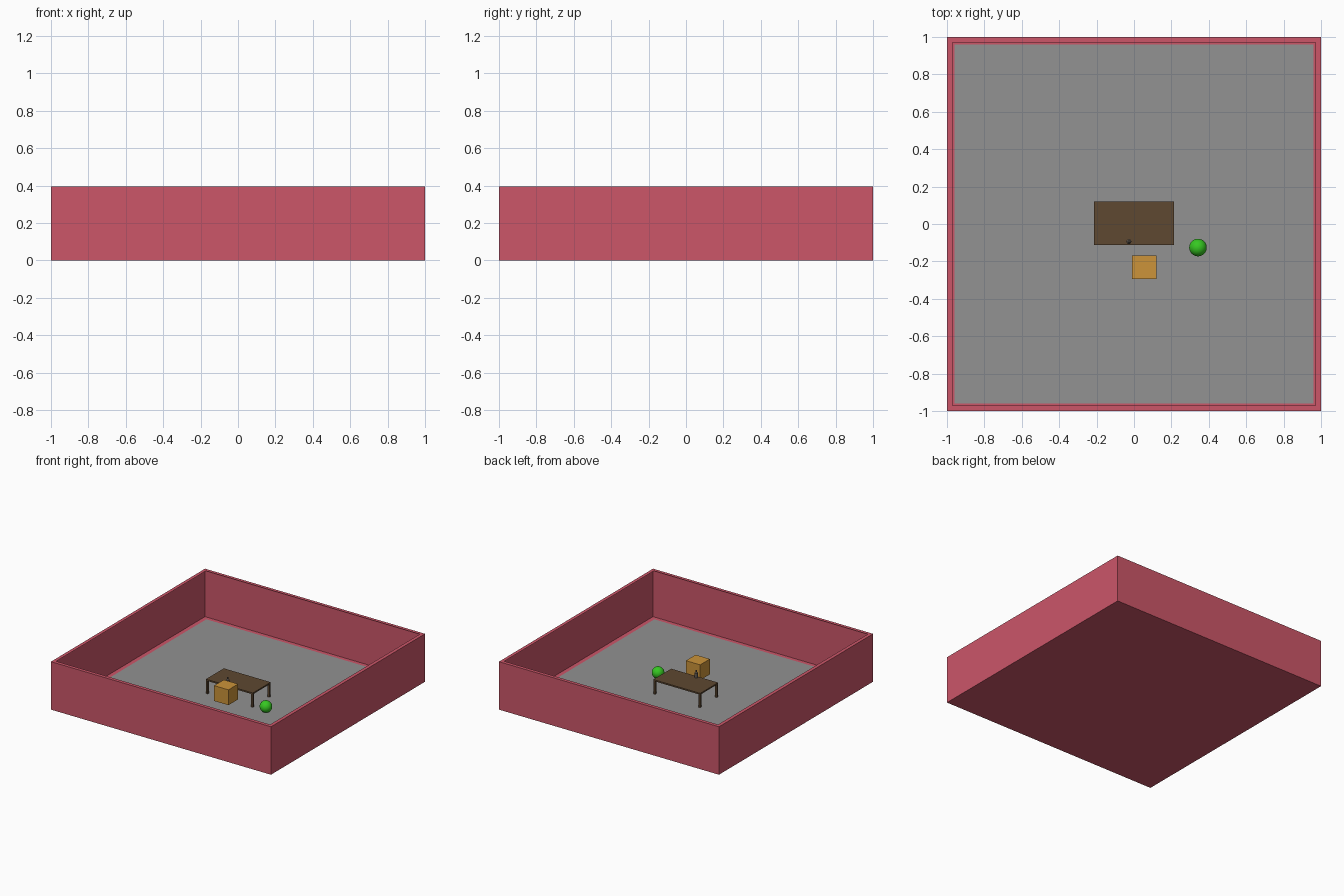
import bpy
import bmesh

cube = bpy.data.objects.get("Cube")
if cube:
    bpy.data.objects.remove(cube, do_unlink=True)


def material(name, rgb):
    """Flat material from an sRGB colour in 0..255."""
    lin = [((c / 255 + 0.055) / 1.055) ** 2.4 for c in rgb]
    m = bpy.data.materials.new(name)
    m.use_nodes = True
    m.diffuse_color = (*lin, 1)
    m.node_tree.nodes["Principled BSDF"].inputs["Base Color"].default_value = (*lin, 1)
    return m


RED = material("wall_red", (204, 86, 105))
GREY = material("floor_grey", (146, 146, 146))
BROWN = material("table_brown", (94, 72, 49))
ORANGE = material("crate_orange", (204, 148, 58))
GREEN = material("ball_green", (54, 200, 34))
DARK = material("bottle_grey", (96, 88, 80))


def finish(bm, name, mat):
    mesh = bpy.data.meshes.new(name)
    bm.to_mesh(mesh)
    bm.free()
    mesh.materials.append(mat)
    obj = bpy.data.objects.new(name, mesh)
    bpy.context.collection.objects.link(obj)
    return obj


def box_bmesh(lo, hi):
    bm = bmesh.new()
    bmesh.ops.create_cube(bm, size=1)
    for v in bm.verts:
        for i in range(3):
            v.co[i] = hi[i] if v.co[i] > 0 else lo[i]
    return bm


def box(name, lo, hi, mat):
    return finish(box_bmesh(lo, hi), name, mat)


# Arena shell: sheet walls and base, with a flat rim around the open top
bm = box_bmesh((-1, -1, 0), (1, 1, 0.394))
bm.normal_update()
top = [f for f in bm.faces if f.normal.z > 0.5]
bmesh.ops.inset_region(bm, faces=top, thickness=0.04)
bmesh.ops.delete(bm, geom=top, context='FACES_ONLY')
finish(bm, "arena_walls", RED)

# Floor plate
FLOOR = 0.004
box("floor", (-0.96, -0.96, 0.001), (0.96, 0.96, FLOOR), GREY)

# Table with four legs
X, Y0, Y1, TOP, LEG = 0.213, -0.112, 0.12, 0.122, 0.016
box("table_top", (-X, Y0, TOP - 0.012), (X, Y1, TOP), BROWN)
for side, x in (("right", -X), ("left", X - LEG)):
    for end, y in (("front", Y0), ("back", Y1 - LEG)):
        box(f"table_leg_{end}_{side}", (x, y, FLOOR),
            (x + LEG, y + LEG, TOP - 0.012), BROWN)

# Crate hanging in front of the table
box("crate", (-0.011, -0.294, 0.066), (0.119, -0.168, 0.192), ORANGE)

# Ball on the floor
bpy.ops.mesh.primitive_uv_sphere_add(segments=32, ring_count=16, radius=0.047,
                                     location=(0.342, -0.126, FLOOR + 0.047))
ball = bpy.context.object
ball.name = "ball"
ball.data.materials.append(GREEN)
bpy.ops.object.shade_smooth()

# Small bottle on the table: body, shoulder and neck as one turned profile
profile = [(0.013, 0), (0.013, 0.036), (0.005, 0.045), (0.005, 0.058)]
bm = bmesh.new()
rings = []
for r, z in profile:
    ring = bmesh.ops.create_circle(bm, segments=16, radius=r)["verts"]
    for v in ring:
        v.co.x -= 0.027
        v.co.y -= 0.094
        v.co.z = TOP + z
    rings.append(ring)
for a, b in zip(rings, rings[1:]):
    for i in range(16):
        j = (i + 1) % 16
        bm.faces.new((a[i], a[j], b[j], b[i]))
bm.faces.new(rings[0])
bm.faces.new(rings[-1])
bmesh.ops.recalc_face_normals(bm, faces=bm.faces)
finish(bm, "bottle", DARK)
